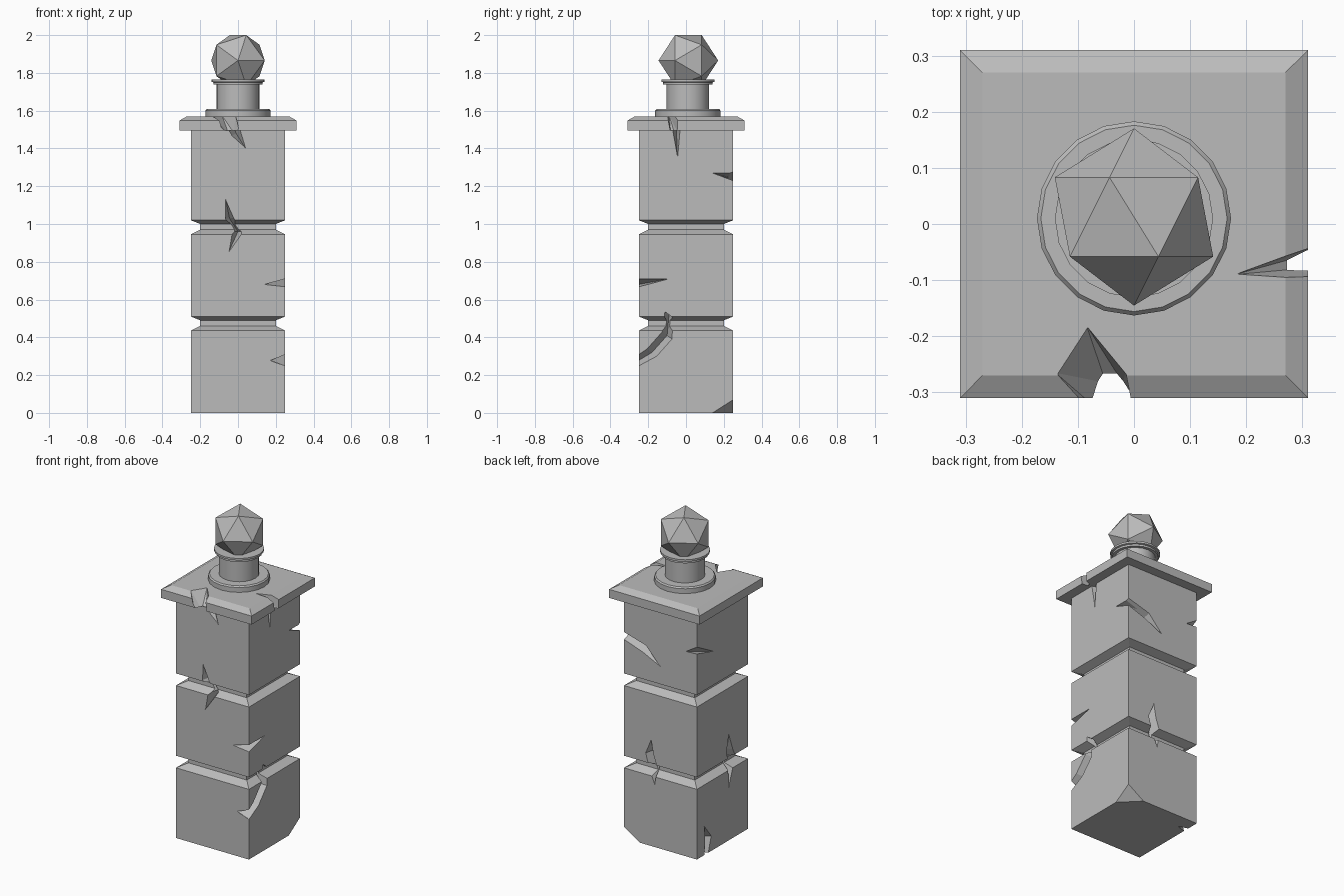
import bpy
import bmesh
from math import cos, sin, pi, radians, sqrt
from mathutils import Vector, Matrix

if "Cube" in bpy.data.objects:
    bpy.data.objects.remove(bpy.data.objects["Cube"])

stone = bpy.data.materials.new("grey_stone")
stone.use_nodes = True
GREY = (0.5, 0.5, 0.5, 1)
stone.diffuse_color = GREY
stone.node_tree.nodes["Principled BSDF"].inputs["Base Color"].default_value = GREY

HALF = 0.25  # half width of the shaft


def make(name, bm):
    bmesh.ops.recalc_face_normals(bm, faces=bm.faces)
    mesh = bpy.data.meshes.new(name)
    bm.to_mesh(mesh)
    bm.free()
    obj = bpy.data.objects.new(name, mesh)
    bpy.context.collection.objects.link(obj)
    mesh.materials.append(stone)
    return obj


def lathe(name, profile, sides, centre_y=0.0, turn=0.0, stretch=1.0):
    """Stack rings of (radius, height) into a closed solid."""
    bm = bmesh.new()
    rings = []
    for r, z in profile:
        angles = [turn + 2 * pi * i / sides for i in range(sides)]
        rings.append([bm.verts.new((r * stretch * cos(a), centre_y + r * stretch * sin(a), z))
                      for a in angles])
    for low, high in zip(rings, rings[1:]):
        for i in range(sides):
            j = (i + 1) % sides
            bm.faces.new((low[i], low[j], high[j], high[i]))
    bm.faces.new(rings[0][::-1])
    bm.faces.new(rings[-1])
    return make(name, bm)


def hull(name, points):
    bm = bmesh.new()
    for p in points:
        bm.verts.new(p)
    bmesh.ops.convex_hull(bm, input=bm.verts)
    return make(name, bm)


def on_face(side, u, z, d):
    """Point on a shaft side, d units below its surface."""
    return {"front": (u, d - HALF, z), "back": (u, HALF - d, z),
            "right": (HALF - d, u, z), "left": (d - HALF, u, z)}[side]


def crack(side, spine, depth=0.08):
    """V-shaped cutter along a spine of (across, height, half width)."""
    bm = bmesh.new()
    along = Vector((spine[-1][0] - spine[0][0], spine[-1][1] - spine[0][1])).normalized()
    px, pz = -along.y, along.x
    rings = []
    for u, z, w in spine:
        w = max(w, 0.001)
        deep = depth if w > 0.01 else 0.002
        rings.append([bm.verts.new(on_face(side, *p)) for p in (
            (u - px * w, z - pz * w, -0.01), (u + px * w, z + pz * w, -0.01), (u, z, deep))])
    for a, b in zip(rings, rings[1:]):
        for i in range(3):
            j = (i + 1) % 3
            bm.faces.new((a[i], a[j], b[j], b[i]))
    bm.faces.new(rings[0])
    bm.faces.new(rings[-1][::-1])
    return make("crack_cutter", bm)


def carve(target, cutters):
    bpy.context.view_layer.objects.active = target
    for cutter in cutters:
        cutter.hide_render = True
        mod = target.modifiers.new("carve", "BOOLEAN")
        mod.operation = "DIFFERENCE"
        mod.solver = "EXACT"
        mod.object = cutter
        bpy.ops.object.modifier_apply(modifier=mod.name)
        bpy.data.objects.remove(cutter)


# Square shaft with two grooves
profile = [(HALF, 0)]
for z in (0.435, 0.945):
    profile += [(HALF, z), (0.20, z + 0.025), (0.20, z + 0.055), (HALF, z + 0.075)]
profile.append((HALF, 1.495))
shaft = lathe("shaft", profile, 4, turn=pi / 4, stretch=sqrt(2))

# Square cap with sloped rim
cap = lathe("cap", [(0.31, 1.495), (0.31, 1.548), (0.27, 1.57)], 4, turn=pi / 4, stretch=sqrt(2))

# Cracks in the shaft sides
cutters = [
    crack("front", [(-0.065, 1.13, 0), (-0.045, 1.03, 0.025), (0, 0.96, 0.033), (-0.05, 0.85, 0)]),
    crack("back", [(0.065, 0.66, 0), (0.075, 0.57, 0.03), (0.05, 0.49, 0.033), (0.038, 0.385, 0)]),
    crack("left", [(-0.06, 0.66, 0), (-0.07, 0.55, 0.035), (-0.09, 0.5, 0.04), (-0.06, 0.32, 0)]),
    crack("left", [(0.18, 0.18, 0), (0.14, 0.09, 0.035), (0.16, -0.02, 0.02)], 0.06),
    crack("right", [(-0.28, 0.26, 0.03), (-0.18, 0.32, 0.036), (-0.1, 0.41, 0.036),
                    (-0.09, 0.52, 0.03)]),
    crack("back", [(0.27, 1.26, 0.025), (0.11, 1.21, 0.03), (0, 1.13, 0)], 0.06),
    crack("front", [(-0.03, 1.53, 0.04), (-0.01, 1.48, 0.03), (0.04, 1.4, 0)], 0.06),
    crack("right", [(-0.055, 1.53, 0.03), (-0.05, 1.48, 0.02), (-0.045, 1.35, 0)], 0.06),
]

# Chips along the shaft corners: tip on the x side, tip on the y side, corner span
for sx, sy, tip_u, tip_uz, tip_v, tip_vz, low, high in (
        (1, -1, 0.14, 0.68, 0.09, 0.71, 0.66, 0.715),
        (1, -1, 0.14, 0.305, 0.2, 0.3, 0.24, 0.32),
        (1, 1, 0.15, 1.24, 0.14, 1.27, 1.22, 1.275),
        (-1, 1, 0.175, 1.27, 0.09, 1.23, 1.28, 1.34)):
    edge = HALF + 0.02
    cutters.append(hull("chip_cutter", [
        (sx * tip_u, sy * HALF, tip_uz), (sx * HALF, sy * tip_v, tip_vz),
        (sx * edge, sy * edge, low), (sx * edge, sy * edge, high)]))

# Broken bottom corner
cutters.append(hull("corner_cutter", [(0.067, 0.287, -0.023), (0.287, 0.067, -0.023),
                                      (0.287, 0.287, 0.117), (0.35, 0.35, -0.1)]))
carve(shaft, cutters)

# Notches in the cap
front_notch = hull("notch_cutter", [
    (-0.085, -0.18, 1.575), (-0.14, -0.265, 1.575), (-0.09, -0.33, 1.575),
    (-0.01, -0.33, 1.575), (-0.015, -0.265, 1.575),
    (-0.065, -0.33, 1.48), (0.01, -0.33, 1.48), (-0.05, -0.283, 1.48), (-0.02, -0.283, 1.48)])
side_notch = hull("notch_cutter", [
    (0.18, -0.09, 1.575), (0.27, -0.06, 1.575), (0.33, -0.035, 1.575), (0.33, -0.1, 1.575),
    (0.33, -0.04, 1.48), (0.33, -0.08, 1.48), (0.29, -0.06, 1.48), (0.29, -0.08, 1.48)])
carve(cap, [front_notch, side_notch])

# Round pedestal of collar, neck and lip
pedestal = lathe("pedestal", [
    (0.173, 1.57), (0.173, 1.6), (0.166, 1.608), (0.113, 1.608), (0.113, 1.738),
    (0.131, 1.738), (0.131, 1.75), (0.141, 1.753), (0.141, 1.765)], 20, centre_y=0.01)
bpy.ops.object.select_all(action="DESELECT")
pedestal.select_set(True)
bpy.context.view_layer.objects.active = pedestal
bpy.ops.object.shade_smooth_by_angle(angle=radians(30))

# Faceted ball on top, resting with one edge upward
short = 0.083
long = short * (1 + sqrt(5)) / 2
turn = Matrix.Rotation(radians(-58.3), 3, "Z")
corners = []
for a in (-short, short):
    for b in (-long, long):
        corners += [turn @ Vector(p) for p in ((a, 0, b), (0, b, a), (b, a, 0))]
ball = hull("ball", corners)
ball.location = (0, 0.0125, 2 - long)
